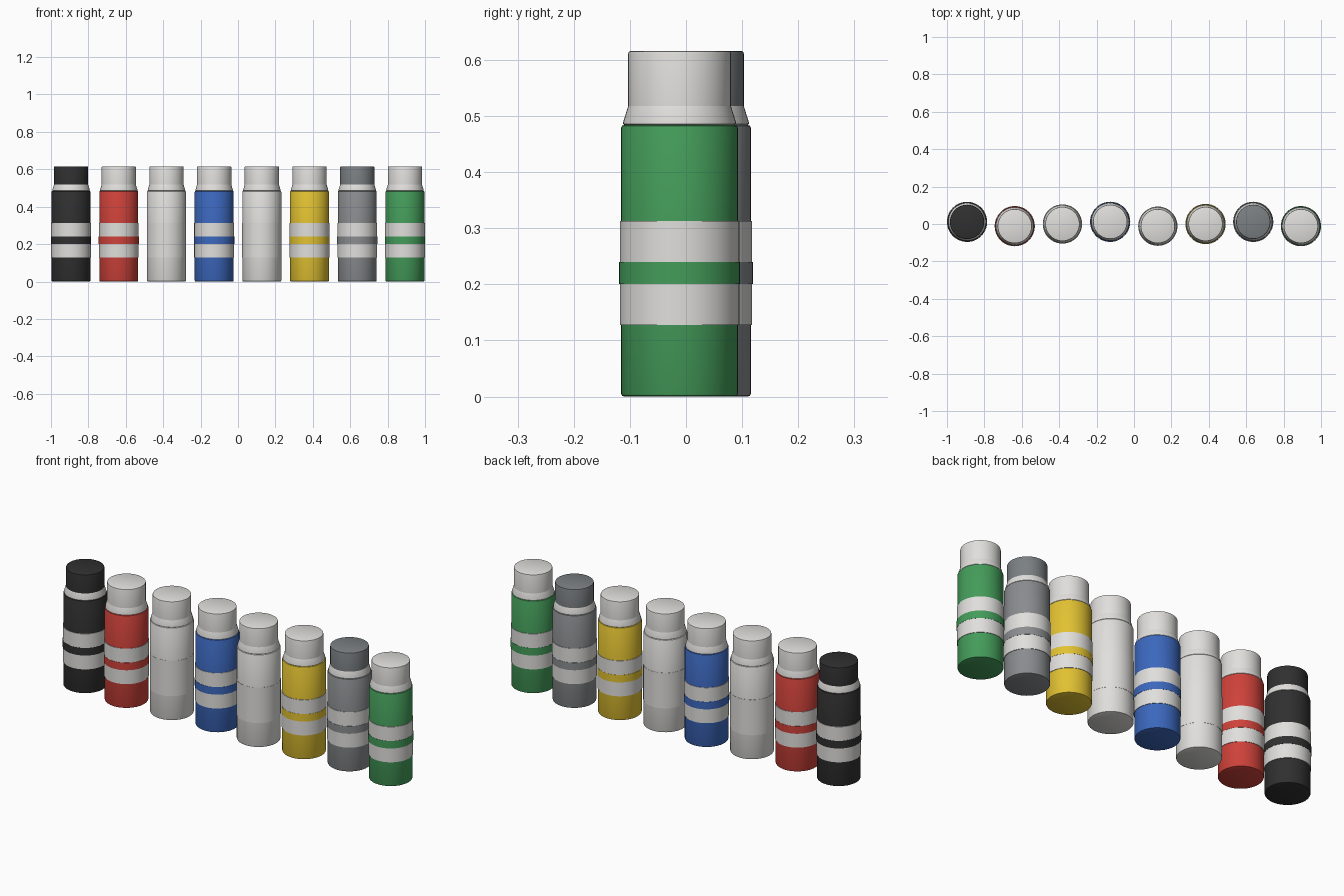
import bpy, bmesh, math

if "Cube" in bpy.data.objects:
    bpy.data.objects.remove(bpy.data.objects["Cube"])

SEG = 48


def material(name, r, g, b):
    def lin(c):
        c /= 255
        return c / 12.92 if c <= 0.04045 else ((c + 0.055) / 1.055) ** 2.4
    m = bpy.data.materials.new(name)
    m.diffuse_color = (lin(r), lin(g), lin(b), 1)
    m.use_nodes = True
    m.node_tree.nodes["Principled BSDF"].inputs["Base Color"].default_value = m.diffuse_color
    return m


white = material("white", 224, 223, 220)
black = material("black", 48, 48, 48)
red = material("red", 206, 66, 58)
blue = material("blue", 60, 104, 190)
yellow = material("yellow", 226, 194, 50)
grey = material("grey", 138, 140, 143)
slate = material("slate grey", 123, 128, 131)
green = material("green", 68, 156, 90)


def lathe(name, profile, mat, x, y, capped=True):
    """Revolve (radius, z) points around the can's own axis."""
    bm = bmesh.new()
    rings = [[bm.verts.new((r * math.cos(2 * math.pi * i / SEG),
                            r * math.sin(2 * math.pi * i / SEG), z))
              for i in range(SEG)] for r, z in profile]
    for a, b in zip(rings, rings[1:]):
        for i in range(SEG):
            j = (i + 1) % SEG
            bm.faces.new((a[i], a[j], b[j], b[i]))
    if capped:
        bm.faces.new(rings[0][::-1])
        bm.faces.new(rings[-1])
    mesh = bpy.data.meshes.new(name)
    bm.to_mesh(mesh)
    bm.free()
    mesh.materials.append(mat)
    obj = bpy.data.objects.new(name, mesh)
    obj.location = (x, y, 0)
    bpy.context.collection.objects.link(obj)
    bpy.context.view_layer.objects.active = obj
    obj.select_set(True)
    bpy.ops.object.shade_smooth_by_angle(angle=math.radians(30))
    obj.select_set(False)


def sleeve(name, r, z0, z1, mat, x, y):
    """Thin ring wrapped around the body."""
    lathe(name, [(0.103, z0), (r, z0), (r, z1), (0.103, z1)], mat, x, y, False)


# body colour and cap colour of each can, left to right
cans = [("black", black, black), ("red", red, white), ("white_a", white, white),
        ("blue", blue, white), ("white_b", white, white),
        ("yellow", yellow, white), ("grey", grey, slate),
        ("green", green, white)]
offsets = (0.0115, -0.0115, 0.0)

for i, (tag, paint, lid) in enumerate(cans):
    x, y = -0.8925 + 0.255 * i, offsets[i % 3]
    # body with softened rims
    lathe("body_" + tag, [(0.099, 0), (0.1025, 0.0015), (0.104, 0.005),
                          (0.104, 0.479), (0.1025, 0.4825), (0.099, 0.484)],
          paint, x, y)
    # flared shoulder
    lathe("shoulder_" + tag, [(0.097, 0.483), (0.1005, 0.486), (0.1005, 0.489),
                              (0.0915, 0.518)], white, x, y)
    # cap
    lathe("cap_" + tag, [(0.0915, 0.517), (0.0915, 0.611), (0.0905, 0.6145),
                         (0.087, 0.616)], lid, x, y)
    # label bands and the stripe between them
    plain = paint is white
    band_r = 0.105 if plain else 0.1065
    sleeve("lower_band_" + tag, band_r, 0.1275, 0.2005, white, x, y)
    sleeve("upper_band_" + tag, band_r, 0.2395, 0.313, white, x, y)
    sleeve("stripe_" + tag, 0.105 if plain else 0.1075, 0.2005, 0.2395,
           paint, x, y)
